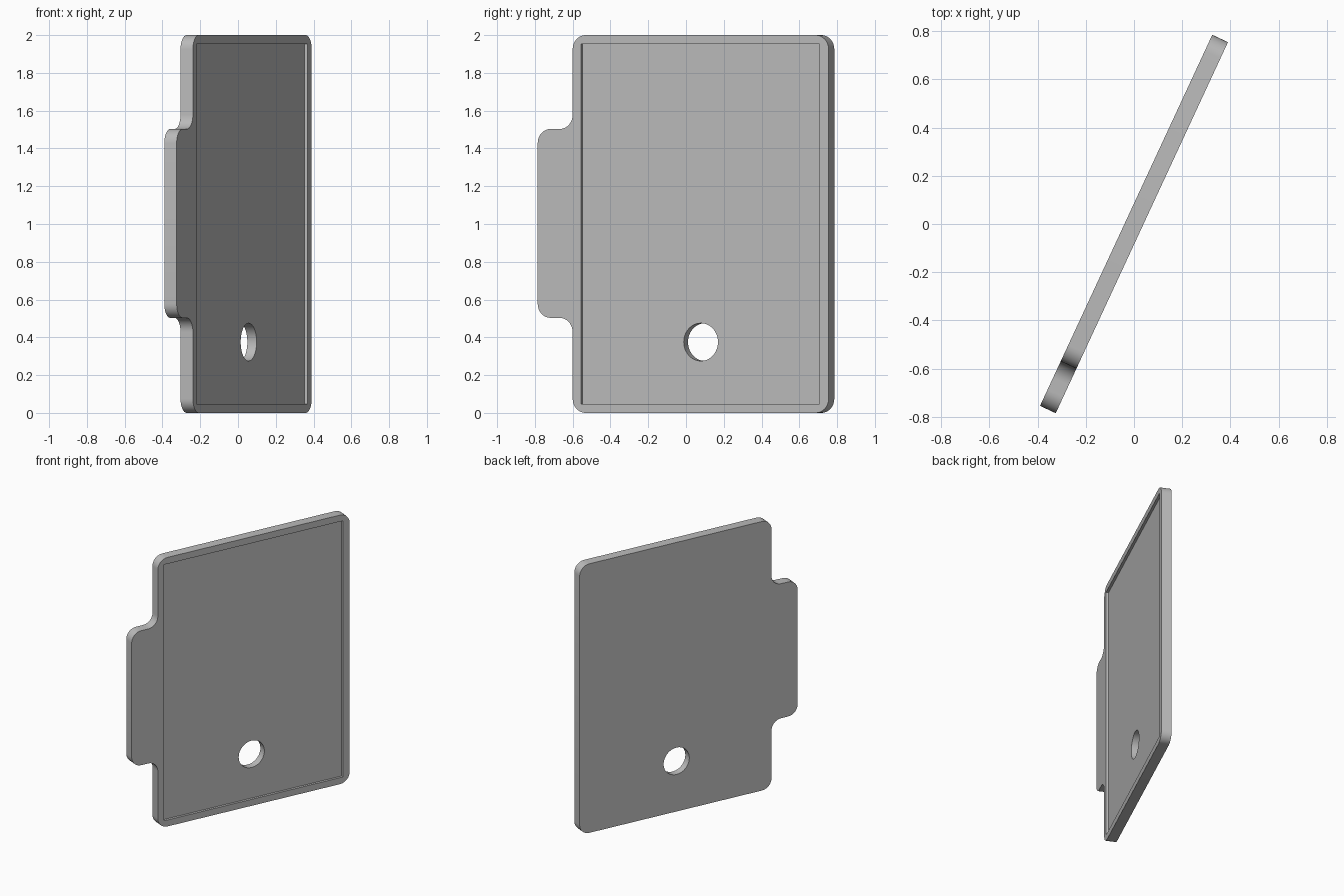
import bpy, bmesh
from math import sin, cos, pi, radians
from mathutils import Vector

cube = bpy.data.objects.get("Cube")
if cube:
    bpy.data.objects.remove(cube, do_unlink=True)

HALF_W, HALF_T, HEIGHT = 0.849, 0.036, 2.0
BODY_LEFT = -0.645             # edge the tab grows from
TAB_LOW, TAB_HIGH = 0.503, 1.503
RADIUS, RIM, DEPTH = 0.075, 0.048, 0.018
TURN = radians(65.1)


def rounded(points, radius, steps=8):
    """Round every right-angled corner of an outline, inner or outer."""
    out = []
    for i, p in enumerate(points):
        p = Vector(p)
        a = (Vector(points[i - 1]) - p).normalized() * radius
        b = (Vector(points[(i + 1) % len(points)]) - p).normalized() * radius
        for k in range(steps + 1):
            t = k / steps * pi / 2
            out.append(p + a * (1 - sin(t)) + b * (1 - cos(t)))
    return out


def prism(name, outline, y0, y1):
    """Extrude an x-z outline from y0 to y1."""
    bm = bmesh.new()
    face = bm.faces.new([bm.verts.new((x, y0, z)) for x, z in outline])
    ext = bmesh.ops.extrude_face_region(bm, geom=[face])
    verts = [v for v in ext["geom"] if isinstance(v, bmesh.types.BMVert)]
    bmesh.ops.translate(bm, verts=verts, vec=(0, y1 - y0, 0))
    bmesh.ops.recalc_face_normals(bm, faces=bm.faces)
    mesh = bpy.data.meshes.new(name)
    bm.to_mesh(mesh)
    bm.free()
    obj = bpy.data.objects.new(name, mesh)
    bpy.context.collection.objects.link(obj)
    return obj


def rectangle(x0, x1, z0, z1):
    return [(x0, z0), (x1, z0), (x1, z1), (x0, z1)]


# Plate with rounded corners and a side tab
corners = [(BODY_LEFT, 0), (HALF_W, 0), (HALF_W, HEIGHT), (BODY_LEFT, HEIGHT),
           (BODY_LEFT, TAB_HIGH), (-HALF_W, TAB_HIGH),
           (-HALF_W, TAB_LOW), (BODY_LEFT, TAB_LOW)]
plate = prism("tabbed_plate", rounded(corners, RADIUS), -HALF_T, HALF_T)

# Shallow recess on one face, and a round through hole
recess = prism("recess_cutter",
               rectangle(BODY_LEFT + RIM, HALF_W - RIM - 0.005, RIM, HEIGHT - RIM),
               -0.1, DEPTH - HALF_T)
circle = [(0.095 + 0.1 * cos(i * pi / 24), 0.375 + 0.1 * sin(i * pi / 24))
          for i in range(48)]
hole = prism("hole_cutter", circle, -0.2, 0.2)

bpy.ops.object.select_all(action='DESELECT')
plate.select_set(True)
bpy.context.view_layer.objects.active = plate
for cutter in (recess, hole):
    cutter.hide_render = True
    mod = plate.modifiers.new(cutter.name, 'BOOLEAN')
    mod.operation = 'DIFFERENCE'
    mod.solver = 'EXACT'
    mod.object = cutter
    bpy.ops.object.modifier_apply(modifier=mod.name)
    bpy.data.objects.remove(cutter, do_unlink=True)

# Plain grey finish
grey = bpy.data.materials.new("plain_grey")
grey.use_nodes = True
colour = (0.5, 0.5, 0.5, 1)
grey.diffuse_color = colour
grey.node_tree.nodes["Principled BSDF"].inputs["Base Color"].default_value = colour
plate.data.materials.clear()
plate.data.materials.append(grey)

bpy.ops.object.shade_smooth_by_angle(angle=radians(30))
plate.rotation_euler.z = TURN
